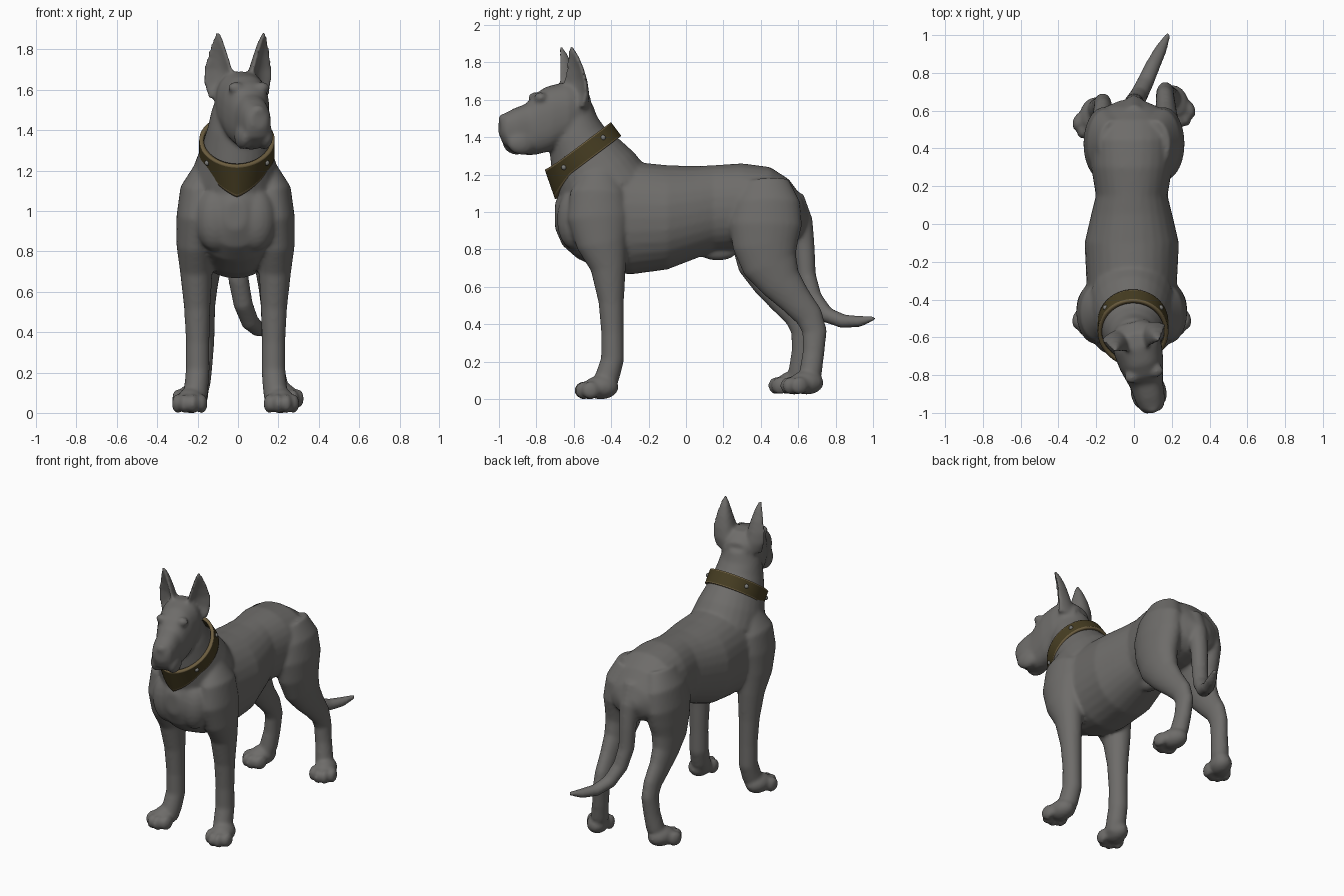
import bpy, bmesh, math
from mathutils import Vector, Matrix

X, Y, Z = Vector((1, 0, 0)), Vector((0, 1, 0)), Vector((0, 0, 1))
CX = -0.012  # body midline


def material(name, rgb):
    m = bpy.data.materials.new(name)
    m.diffuse_color = (*rgb, 1)
    return m


fur = material("grey fur", (0.155, 0.15, 0.143))
leather = material("dark olive leather", (0.062, 0.047, 0.016))
trim = material("tan trim", (0.15, 0.11, 0.05))
metal = material("grey metal", (0.2, 0.2, 0.19))


def make_object(name, bm, mats):
    bmesh.ops.recalc_face_normals(bm, faces=bm.faces)
    for f in bm.faces:
        f.smooth = True
    me = bpy.data.meshes.new(name)
    bm.to_mesh(me)
    bm.free()
    for m in mats:
        me.materials.append(m)
    ob = bpy.data.objects.new(name, me)
    bpy.context.collection.objects.link(ob)
    return ob


def tube(bm, rings, side=X, axis=None, mat=Matrix(), power=2.0, cup=0.0, n=28):
    """Closed loft; ring = (x, y, z, radius along side, radius across)."""
    cs = [Vector(r[:3]) for r in rings]
    loops = []
    for i, r in enumerate(rings):
        t = axis or (cs[min(i + 1, len(cs) - 1)] - cs[max(i - 1, 0)]).normalized()
        u = (side - t * side.dot(t)).normalized()
        v = t.cross(u)
        loop = []
        for k in range(n):
            a = 2 * math.pi * k / n
            c, s = math.cos(a), math.sin(a)
            pu = math.copysign(abs(c) ** (2 / power), c) * r[3]
            pv = math.copysign(abs(s) ** (2 / power), s) * r[4]
            pv += cup * r[3] * (c * c - 0.5)
            loop.append(bm.verts.new(mat @ (cs[i] + u * pu + v * pv)))
        loops.append(loop)
    for a, b in zip(loops, loops[1:]):
        for k in range(n):
            bm.faces.new((a[k], a[(k + 1) % n], b[(k + 1) % n], b[k]))
    bm.faces.new(loops[0])
    bm.faces.new(loops[-1])


def spine(bm, rows, cx=0.0, **kw):
    """Loft along y; row = (y, top z, bottom z, half width)."""
    tube(bm, [(cx, y, (t + b) / 2, w, (t - b) / 2) for y, t, b, w in rows], axis=Y, **kw)


def blob(bm, c, r, mat=Matrix()):
    bmesh.ops.create_uvsphere(bm, u_segments=20, v_segments=12, radius=1,
                              matrix=mat @ Matrix.Translation(c) @ Matrix.Diagonal((*r, 1)))


def paw(bm, x, y, z, yaw):
    m = Matrix.Translation((x, y, z)) @ Matrix.Rotation(yaw, 4, 'Z')
    blob(bm, (0, 0.01, 0.062), (0.07, 0.095, 0.064), m)
    for tx, ty in ((-0.06, -0.05), (-0.021, -0.082), (0.021, -0.082), (0.06, -0.05)):
        blob(bm, (tx, ty, 0.046), (0.029, 0.05, 0.048), m)


bm = bmesh.new()

# torso
spine(bm, [(-0.70, 1.05, 0.91, 0.05), (-0.66, 1.13, 0.82, 0.13), (-0.58, 1.22, 0.75, 0.2),
           (-0.45, 1.28, 0.69, 0.235), (-0.3, 1.27, 0.665, 0.24), (-0.1, 1.25, 0.692, 0.25),
           (0.05, 1.245, 0.75, 0.215), (0.15, 1.25, 0.79, 0.19), (0.3, 1.26, 0.80, 0.215),
           (0.45, 1.24, 0.80, 0.225), (0.55, 1.175, 0.82, 0.2), (0.62, 1.08, 0.86, 0.14),
           (0.655, 1.0, 0.93, 0.06)], cx=CX, power=2.15)
blob(bm, (CX, 0.17, 0.785), (0.045, 0.1, 0.045))

# neck
tube(bm, [(CX, -0.42, 1.1, 0.23, 0.25), (CX, -0.48, 1.2, 0.21, 0.235),
          (-0.005, -0.545, 1.315, 0.172, 0.195), (0, -0.585, 1.41, 0.15, 0.155),
          (0, -0.6, 1.5, 0.13, 0.125), (0, -0.6, 1.58, 0.1, 0.1)])

# head, built straight and then turned to one side
turn = (Matrix.Translation((0, -0.58, 0)) @ Matrix.Rotation(math.radians(14), 4, 'Z')
        @ Matrix.Translation((0, 0.58, 0)))
spine(bm, [(-1.008, 1.49, 1.41, 0.04), (-0.985, 1.525, 1.36, 0.065), (-0.93, 1.553, 1.32, 0.08),
           (-0.86, 1.58, 1.303, 0.087), (-0.815, 1.63, 1.305, 0.1), (-0.75, 1.67, 1.32, 0.118),
           (-0.66, 1.692, 1.36, 0.13), (-0.58, 1.685, 1.42, 0.12), (-0.52, 1.63, 1.46, 0.08)],
      mat=turn, power=2.4)
blob(bm, (0, -0.99, 1.495), (0.038, 0.025, 0.03), turn)
for s in (-1, 1):
    blob(bm, (s * 0.066, -0.8, 1.61), (0.04, 0.035, 0.03), turn)     # brows
    blob(bm, (s * 0.055, -0.9, 1.37), (0.04, 0.08, 0.065), turn)     # jowls
    # ears
    tube(bm, [(s * 0.085, -0.6, 1.56, 0.065, 0.05), (s * 0.092, -0.6, 1.63, 0.082, 0.035),
              (s * 0.1, -0.605, 1.7, 0.076, 0.026), (s * 0.108, -0.615, 1.77, 0.056, 0.022),
              (s * 0.114, -0.63, 1.835, 0.032, 0.018), (s * 0.118, -0.645, 1.885, 0.01, 0.01)],
         side=Vector((0.8, s * 0.6, 0)), axis=Z, mat=turn, cup=-0.6)

# legs
for s in (-1, 1):
    # front leg with shoulder and chest muscle
    tube(bm, [(CX + s * x, y, z, a, b) for x, y, z, a, b in (
        (0.14, -0.46, 1.2, 0.07, 0.1), (0.18, -0.47, 1.1, 0.095, 0.15),
        (0.193, -0.47, 0.97, 0.1, 0.165), (0.2, -0.45, 0.83, 0.093, 0.135),
        (0.195, -0.415, 0.7, 0.08, 0.095), (0.19, -0.4, 0.52, 0.065, 0.068),
        (0.188, -0.393, 0.35, 0.058, 0.06), (0.188, -0.393, 0.21, 0.059, 0.062),
        (0.195, -0.42, 0.12, 0.06, 0.065), (0.2, -0.45, 0.05, 0.055, 0.06))])
    blob(bm, (CX + s * 0.1, -0.6, 0.96), (0.1, 0.09, 0.16))
    paw(bm, CX + s * 0.222, -0.465, 0, s * 0.1)
    # hind leg, the far one set slightly forward
    rings = []
    for x, y, z, a, b in ((0.11, 0.42, 1.16, 0.08, 0.13), (0.145, 0.43, 1.05, 0.105, 0.18),
                          (0.16, 0.425, 0.93, 0.108, 0.195), (0.165, 0.425, 0.82, 0.1, 0.175),
                          (0.17, 0.45, 0.72, 0.086, 0.15), (0.172, 0.51, 0.62, 0.07, 0.112),
                          (0.17, 0.585, 0.53, 0.057, 0.088), (0.165, 0.66, 0.44, 0.05, 0.074),
                          (0.165, 0.688, 0.36, 0.048, 0.066), (0.175, 0.682, 0.25, 0.05, 0.058),
                          (0.19, 0.668, 0.15, 0.055, 0.06), (0.205, 0.645, 0.08, 0.05, 0.05)):
        shift = 0.06 * min(1, max(0, (0.85 - z) / 0.35)) if s < 0 else 0
        rings.append((s * x, y - shift, z, a, b))
    tube(bm, rings)
    paw(bm, s * 0.222, 0.635 - (0.065 if s < 0 else 0), 0.025, s * 0.33)

# tail
tube(bm, [(0, 0.57, 1.08, 0.06, 0.06), (0, 0.62, 0.95, 0.06, 0.058), (0, 0.635, 0.8, 0.054, 0.054),
          (0.003, 0.645, 0.66, 0.051, 0.05), (0.025, 0.68, 0.54, 0.048, 0.048),
          (0.06, 0.75, 0.45, 0.045, 0.044), (0.1, 0.84, 0.415, 0.04, 0.038),
          (0.145, 0.93, 0.415, 0.032, 0.03), (0.185, 1.01, 0.432, 0.012, 0.012)])

# fuse everything into one smooth skin
body = make_object("dog_body", bm, [fur])
remesh = body.modifiers.new("fuse", 'REMESH')
remesh.mode = 'VOXEL'
remesh.voxel_size = 0.011
remesh.use_smooth_shade = True
soften = body.modifiers.new("soften", 'SMOOTH')
soften.factor = 0.5
soften.iterations = 8

# collar band with a pointed front flap
C, N, V = Vector((-0.005, -0.545, 1.315)), Vector((0, -0.6, 0.8)), Vector((0, 0.8, 0.6))


def collar_point(a, h, out=0.0):
    front = max(0, 1 - abs(math.atan2(math.cos(a), -math.sin(a))) / 0.95)
    p = C + X * math.cos(a) * (0.176 + out) + V * math.sin(a) * (0.203 + out) + N * h * 0.046
    return p - Z * 0.085 * front * (1 - h) / 2 - Y * 0.01 * front


bm = bmesh.new()
count, heights = 64, (-1, -0.84, 0, 0.84, 1)
grid = [[bm.verts.new(collar_point(2 * math.pi * k / count, h)) for k in range(count)] for h in heights]
for r in range(4):
    for k in range(count):
        j = (k + 1) % count
        f = bm.faces.new((grid[r][k], grid[r][j], grid[r + 1][j], grid[r + 1][k]))
        f.material_index = 1 if r in (0, 3) else 0
collar = make_object("collar", bm, [leather, trim])
thick = collar.modifiers.new("thickness", 'SOLIDIFY')
thick.thickness = 0.022
thick.offset = 0

# collar studs
bm = bmesh.new()
for deg in (-38, 38, 142, 218):
    blob(bm, collar_point(math.radians(deg), 0.1, 0.01), (0.014, 0.014, 0.014))
make_object("collar_studs", bm, [metal])
